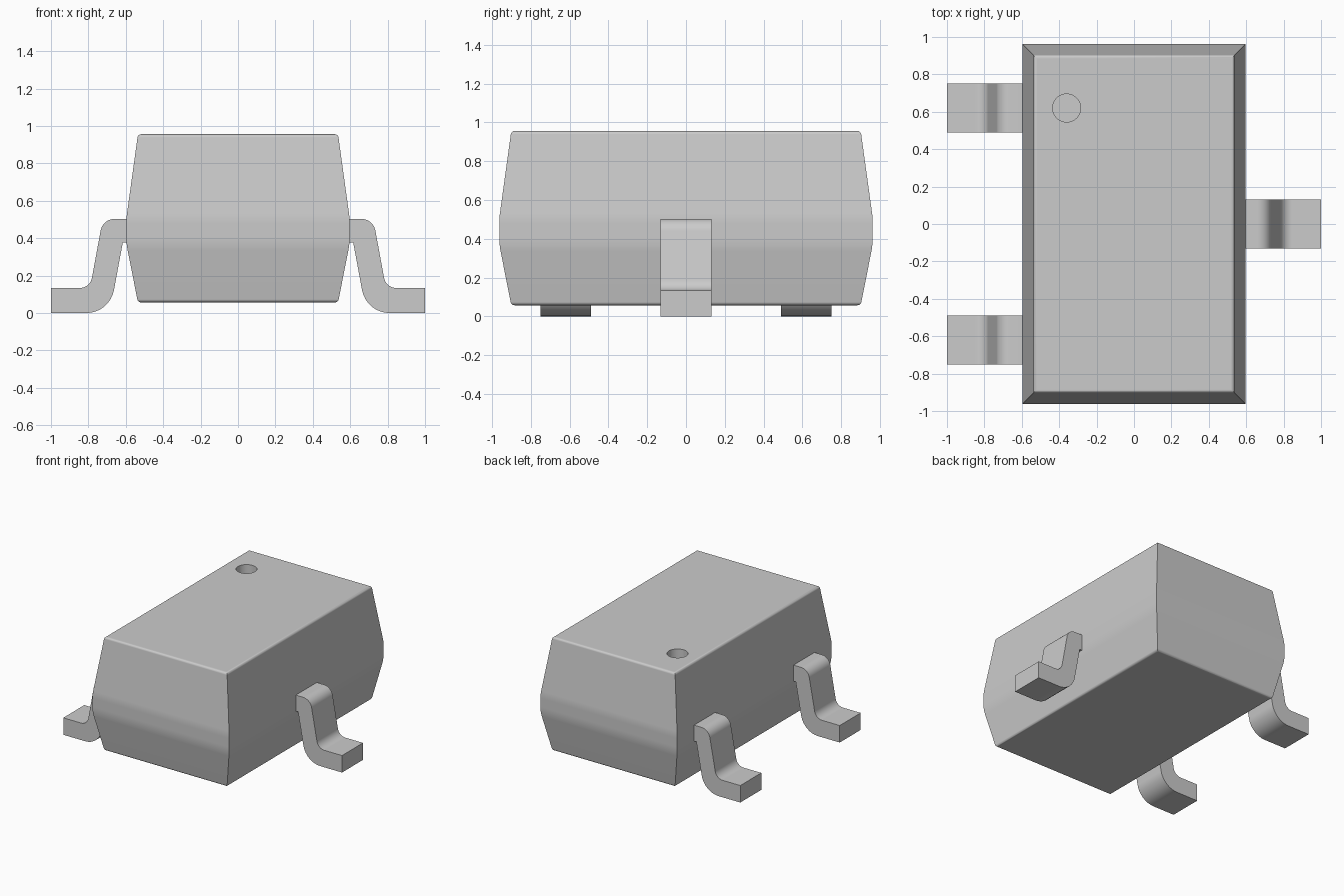
import bpy
import bmesh
import math
from mathutils import Vector

cube = bpy.data.objects.get("Cube")
if cube:
    bpy.data.objects.remove(cube, do_unlink=True)

grey = bpy.data.materials.new("plain grey")
grey.use_nodes = True
grey.diffuse_color = (0.6, 0.6, 0.6, 1)
grey.node_tree.nodes["Principled BSDF"].inputs["Base Color"].default_value = (0.6, 0.6, 0.6, 1)


def rounded_path(corners, steps=6):
    """Turn (x, z, radius) corners into points with tangent arcs."""
    pts = []
    for i, (x, z, radius) in enumerate(corners):
        p = Vector((x, z))
        if radius == 0:
            pts.append(p)
            continue
        a = (Vector(corners[i - 1][:2]) - p).normalized()
        b = (Vector(corners[(i + 1) % len(corners)][:2]) - p).normalized()
        half = a.angle(b) / 2
        centre = p + (a + b).normalized() * radius / math.sin(half)
        start = p + a * radius / math.tan(half) - centre
        end = p + b * radius / math.tan(half) - centre
        sweep = start.angle(end)
        for k in range(steps + 1):
            t = k / steps
            pts.append(centre + (start * math.sin((1 - t) * sweep)
                                 + end * math.sin(t * sweep)) / math.sin(sweep))
    return pts


def add_object(name, bm):
    bmesh.ops.recalc_face_normals(bm, faces=bm.faces)
    mesh = bpy.data.meshes.new(name)
    bm.to_mesh(mesh)
    bm.free()
    mesh.materials.append(grey)
    obj = bpy.data.objects.new(name, mesh)
    bpy.context.collection.objects.link(obj)
    return obj


def finish(obj):
    """Smooth the bends, keep edges sharp and large faces flat."""
    bpy.ops.object.select_all(action="DESELECT")
    obj.select_set(True)
    bpy.context.view_layer.objects.active = obj
    for mod in list(obj.modifiers):
        bpy.ops.object.modifier_apply(modifier=mod.name)
    bpy.ops.object.shade_smooth_by_angle(angle=math.radians(30))
    weighted = obj.modifiers.new("flat faces", "WEIGHTED_NORMAL")
    weighted.keep_sharp = True


# Body: rectangular rings following a rounded, tapered side profile
HALF_X, HALF_Y, TOP, BOTTOM, TAPER = 0.597, 0.963, 0.956, 0.057, 0.062
side = rounded_path([
    (0.3, BOTTOM, 0), (TAPER, BOTTOM, 0.02), (0, 0.37, 0.4),
    (0, 0.507, 0.4), (TAPER, TOP, 0.02), (0.3, TOP, 0)])[1:-1]
bm = bmesh.new()
rings = []
for inset, z in side:
    x, y = HALF_X - inset, HALF_Y - inset
    rings.append([bm.verts.new((sx * x, sy * y, z))
                  for sx, sy in ((-1, -1), (1, -1), (1, 1), (-1, 1))])
for low, high in zip(rings, rings[1:]):
    for i in range(4):
        j = (i + 1) % 4
        bm.faces.new((low[i], low[j], high[j], high[i]))
bm.faces.new(rings[0][::-1])
bm.faces.new(rings[-1])
body = add_object("body", bm)

# Round marker dimple in the top
bm = bmesh.new()
bmesh.ops.create_cone(bm, cap_ends=True, segments=48, radius1=0.075, radius2=0.075, depth=0.2)
bmesh.ops.translate(bm, verts=bm.verts, vec=(-0.36, 0.62, TOP))
cutter = add_object("dimple_cutter", bm)
cutter.hide_render = True
cut = body.modifiers.new("dimple", "BOOLEAN")
cut.operation = "DIFFERENCE"
cut.solver = "EXACT"
cut.object = cutter
finish(body)
bpy.data.objects.remove(cutter, do_unlink=True)

# Bent legs: one profile extruded along y
profile = rounded_path([
    (0.59, 0.503, 0), (0.723, 0.503, 0.075), (0.791, 0.134, 0.065), (1, 0.134, 0),
    (1, 0, 0), (0.686, 0, 0.15), (0.616, 0.377, 0), (0.59, 0.377, 0)], steps=8)


def add_leg(name, side_sign, y, width=0.262):
    bm = bmesh.new()
    face = bm.faces.new([bm.verts.new((side_sign * p.x, y - width / 2, p.y)) for p in profile])
    new = bmesh.ops.extrude_face_region(bm, geom=[face])["geom"]
    moved = [v for v in new if isinstance(v, bmesh.types.BMVert)]
    bmesh.ops.translate(bm, verts=moved, vec=(0, width, 0))
    finish(add_object(name, bm))


add_leg("left_leg", 1, 0)
add_leg("right_front_leg", -1, -0.62)
add_leg("right_back_leg", -1, 0.62)
